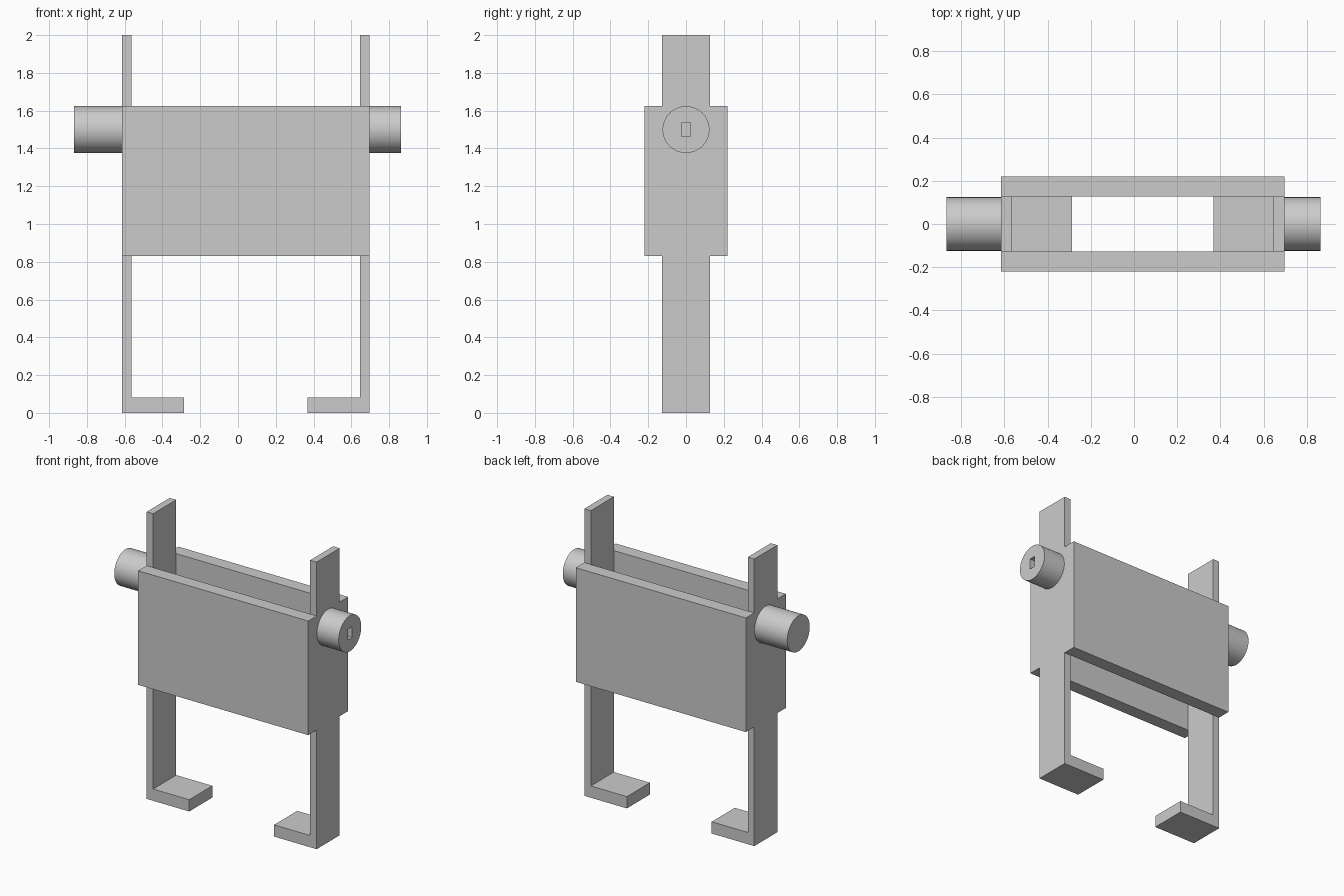
import bpy
import bmesh
import math
from mathutils import Matrix

old = bpy.data.objects.get("Cube")
if old:
    bpy.data.objects.remove(old, do_unlink=True)

grey = bpy.data.materials.new("plain grey")
grey.use_nodes = True
GREY = (0.6, 0.6, 0.6, 1)
grey.diffuse_color = GREY
grey.node_tree.nodes["Principled BSDF"].inputs["Base Color"].default_value = GREY

CENTRE = 0.04       # middle of the frame along x
HALF = 0.655        # half width of the frame
DEPTH = 0.127       # half depth of the legs
AXLE_Z = 1.5


def finish(name, bm):
    bmesh.ops.recalc_face_normals(bm, faces=bm.faces)
    mesh = bpy.data.meshes.new(name)
    bm.to_mesh(mesh)
    bm.free()
    mesh.materials.append(grey)
    ob = bpy.data.objects.new(name, mesh)
    bpy.context.collection.objects.link(ob)
    return ob


def box(name, low, high):
    bm = bmesh.new()
    bmesh.ops.create_cube(bm, size=1)
    for v in bm.verts:
        v.co = [h if c > 0 else l for c, l, h in zip(v.co, low, high)]
    return finish(name, bm)


def leg(name, side):
    # L-shaped profile: tall upright with an inward foot, extruded along y
    profile = [(HALF, 0), (HALF, 2), (HALF - 0.05, 2), (HALF - 0.05, 0.082),
               (HALF - 0.328, 0.082), (HALF - 0.328, 0)]
    bm = bmesh.new()
    face = bm.faces.new([bm.verts.new((CENTRE + side * x, -DEPTH, z)) for x, z in profile])
    out = bmesh.ops.extrude_face_region(bm, geom=[face])["geom"]
    moved = [g for g in out if isinstance(g, bmesh.types.BMVert)]
    bmesh.ops.translate(bm, verts=moved, vec=(0, 2 * DEPTH, 0))
    return finish(name, bm)


def axle(name, x0, x1):
    bm = bmesh.new()
    place = Matrix.Translation(((x0 + x1) / 2, 0, AXLE_Z)) @ Matrix.Rotation(math.pi / 2, 4, 'Y')
    bmesh.ops.create_cone(bm, cap_ends=True, segments=64, radius1=0.124, radius2=0.124,
                          depth=x1 - x0, matrix=place)
    return finish(name, bm)


def smooth(ob):
    bpy.ops.object.select_all(action='DESELECT')
    ob.select_set(True)
    bpy.context.view_layer.objects.active = ob
    bpy.ops.object.shade_smooth_by_angle(angle=math.radians(30))


# Legs with feet
leg("left_leg", 1)
leg("right_leg", -1)

# Front and back panels
for name, y0, y1 in (("front_panel", -0.22, -DEPTH), ("back_panel", DEPTH, 0.22)):
    box(name, (CENTRE - HALF, y0, 0.83), (CENTRE + HALF, y1, 1.625))

# Side axles
left_axle = axle("left_axle", CENTRE + HALF, 0.863)
right_axle = axle("right_axle", -0.867, CENTRE - HALF)

# Rectangular socket in the end of the left axle
cutter = box("socket_cutter", (0.71, -0.024, 1.462), (0.95, 0.024, 1.538))
cutter.hide_render = True
cut = left_axle.modifiers.new("socket", 'BOOLEAN')
cut.operation = 'DIFFERENCE'
cut.object = cutter
bpy.context.view_layer.objects.active = left_axle
bpy.ops.object.modifier_apply(modifier=cut.name)
bpy.data.objects.remove(cutter, do_unlink=True)

smooth(left_axle)
smooth(right_axle)
